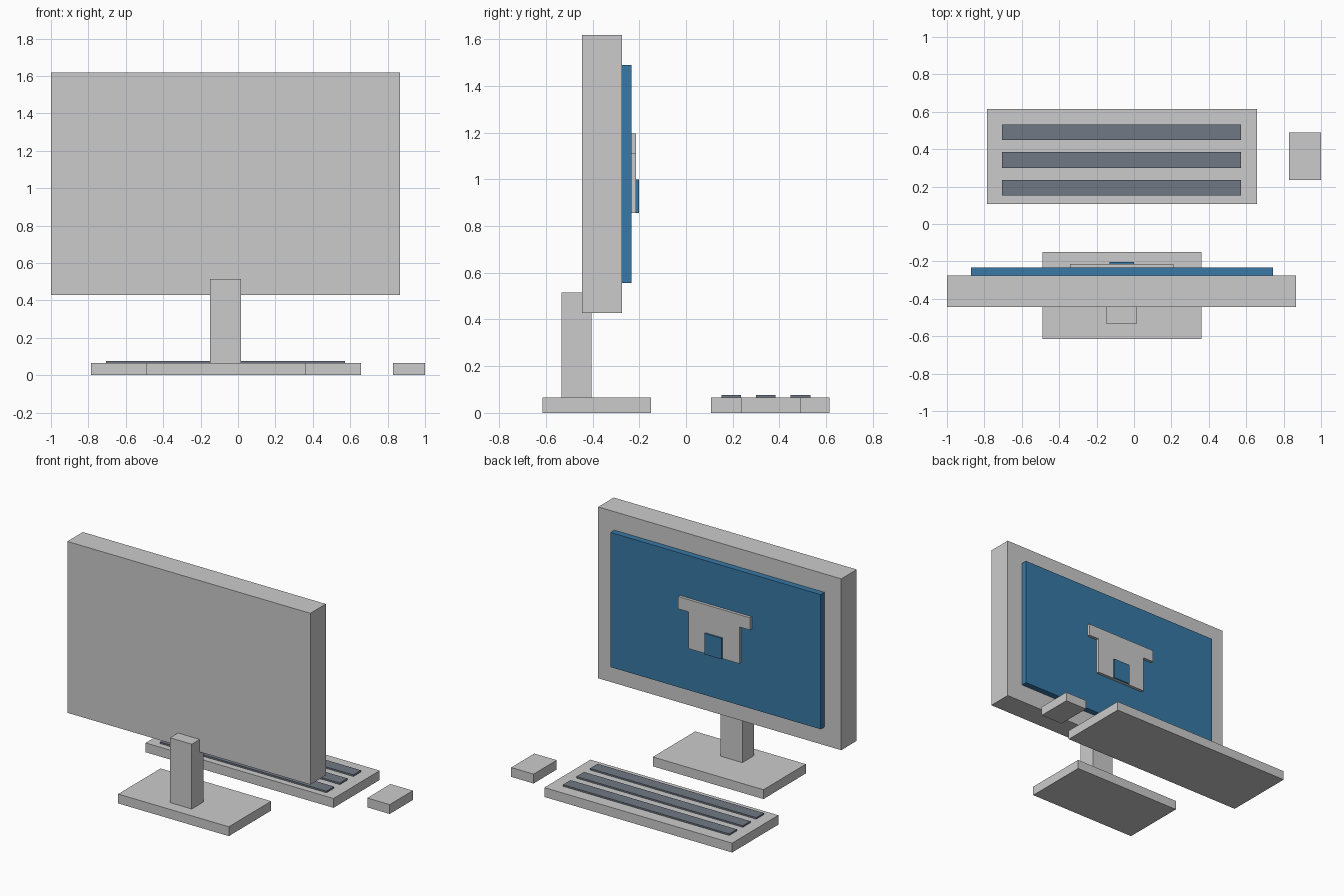
import bpy, bmesh

if "Cube" in bpy.data.objects:
    bpy.data.objects.remove(bpy.data.objects["Cube"])


def material(name, color):
    m = bpy.data.materials.new(name)
    m.diffuse_color = (*color, 1)
    m.use_nodes = True
    m.node_tree.nodes["Principled BSDF"].inputs["Base Color"].default_value = m.diffuse_color
    return m


def box(name, x, y, z, mat=None):
    """Box spanning the given (min, max) ranges."""
    bm = bmesh.new()
    bmesh.ops.create_cube(bm, size=1)
    for v in bm.verts:
        v.co = [r[0] + (c + 0.5) * (r[1] - r[0]) for c, r in zip(v.co, (x, y, z))]
    mesh = bpy.data.meshes.new(name)
    bm.to_mesh(mesh)
    bm.free()
    if mat:
        mesh.materials.append(mat)
    obj = bpy.data.objects.new(name, mesh)
    bpy.context.collection.objects.link(obj)
    return obj


blue = material("screen_blue", (0.04, 0.19, 0.38))
slate = material("key_slate", (0.16, 0.19, 0.23))

# Monitor and its stand
box("monitor_case", (-1.0, 0.867), (-0.445, -0.275), (0.428, 1.618))
box("screen", (-0.872, 0.743), (-0.275, -0.233), (0.555, 1.49), blue)
box("stand_base", (-0.49, 0.36), (-0.615, -0.15), (0, 0.065))
box("stand_column", (-0.15, 0.017), (-0.532, -0.404), (0.065, 0.515))

# Raised house shape on the screen
box("house_roof", (-0.342, 0.21), (-0.233, -0.213), (1.11, 1.195))
box("house_body", (-0.26, 0.13), (-0.233, -0.213), (0.855, 1.11))
box("house_door", (-0.13, 0.0), (-0.213, -0.202), (0.855, 1.0), blue)

# Keyboard with three key strips
box("keyboard_base", (-0.785, 0.658), (0.108, 0.615), (0, 0.065))
for i, y0 in enumerate((0.152, 0.30, 0.448)):
    box(f"key_row_{i + 1}", (-0.705, 0.573), (y0, y0 + 0.084), (0.065, 0.076), slate)

# Mouse
box("mouse", (0.828, 1.0), (0.236, 0.49), (0, 0.065))
